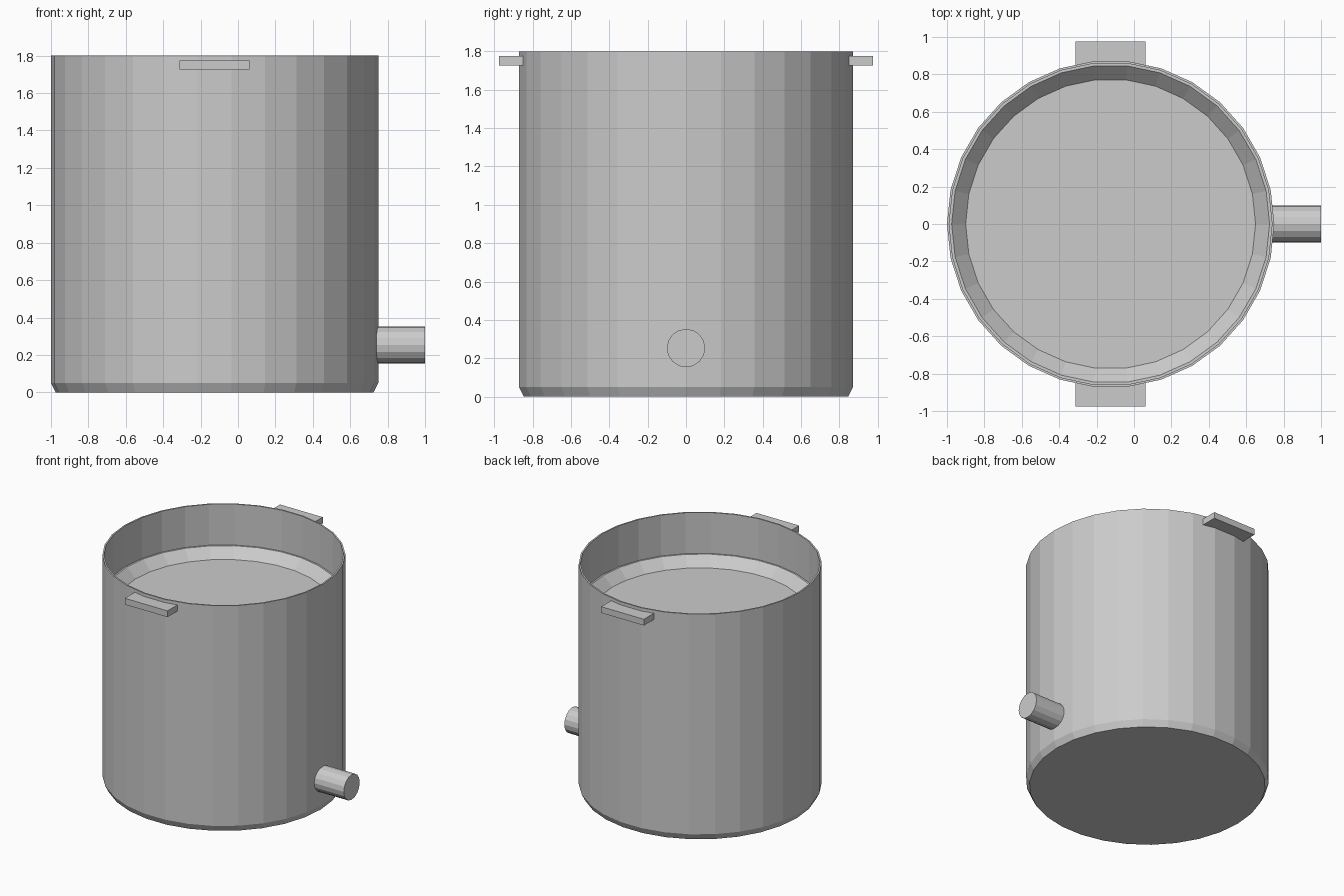
import bpy, bmesh
from math import cos, sin, pi
from mathutils import Matrix, Vector

if "Cube" in bpy.data.objects:
    bpy.data.objects.remove(bpy.data.objects["Cube"])

CX = -0.125   # pot axis in x
SIDES = 30


def finish(bm, name):
    bmesh.ops.recalc_face_normals(bm, faces=bm.faces)
    mesh = bpy.data.meshes.new(name)
    bm.to_mesh(mesh)
    bm.free()
    obj = bpy.data.objects.new(name, mesh)
    bpy.context.collection.objects.link(obj)
    return obj


def lathe(name, profile, sides):
    """Revolve (radius, z) points around z and cap both ends."""
    bm = bmesh.new()
    rings = [[bm.verts.new((r * cos(2 * pi * i / sides), r * sin(2 * pi * i / sides), z))
              for i in range(sides)] for r, z in profile]
    for a, b in zip(rings, rings[1:]):
        for i in range(sides):
            j = (i + 1) % sides
            bm.faces.new((a[i], a[j], b[j], b[i]))
    bm.faces.new(rings[0])
    bm.faces.new(rings[-1])
    return finish(bm, name)


def handle(name, side):
    """Flat tab whose inner edge follows the faceted wall."""
    a = 0.875 * sin(pi / SIDES)
    outline = [(-0.1875, 0.848), (-a, 0.868), (a, 0.868),
               (0.1875, 0.848), (0.1875, 0.975), (-0.1875, 0.975)]
    bm = bmesh.new()
    face = bm.faces.new([bm.verts.new((x + CX, y * side, 1.725)) for x, y in outline])
    ext = bmesh.ops.extrude_face_region(bm, geom=[face])
    top = [v for v in ext["geom"] if isinstance(v, bmesh.types.BMVert)]
    bmesh.ops.translate(bm, verts=top, vec=Vector((0, 0, 0.05)))
    return finish(bm, name)


# Pot: chamfered base, thin rim, small ledge and sloped ring down to the inner floor
pot = lathe("pot_body", [(0.85, 0), (0.875, 0.05), (0.875, 1.8), (0.863, 1.8),
                         (0.863, 1.475), (0.85, 1.475), (0.775, 1.4)], SIDES)
pot.location.x = CX

# Side handles
handle("handle_back", 1)
handle("handle_front", -1)

# Drain spout, a capped pipe along x
bm = bmesh.new()
bmesh.ops.create_cone(bm, cap_ends=True, segments=16, radius1=0.1, radius2=0.1, depth=0.28,
                      matrix=Matrix.Translation((0.86, 0, 0.253)) @ Matrix.Rotation(pi / 2, 4, 'Y'))
finish(bm, "drain_spout")
